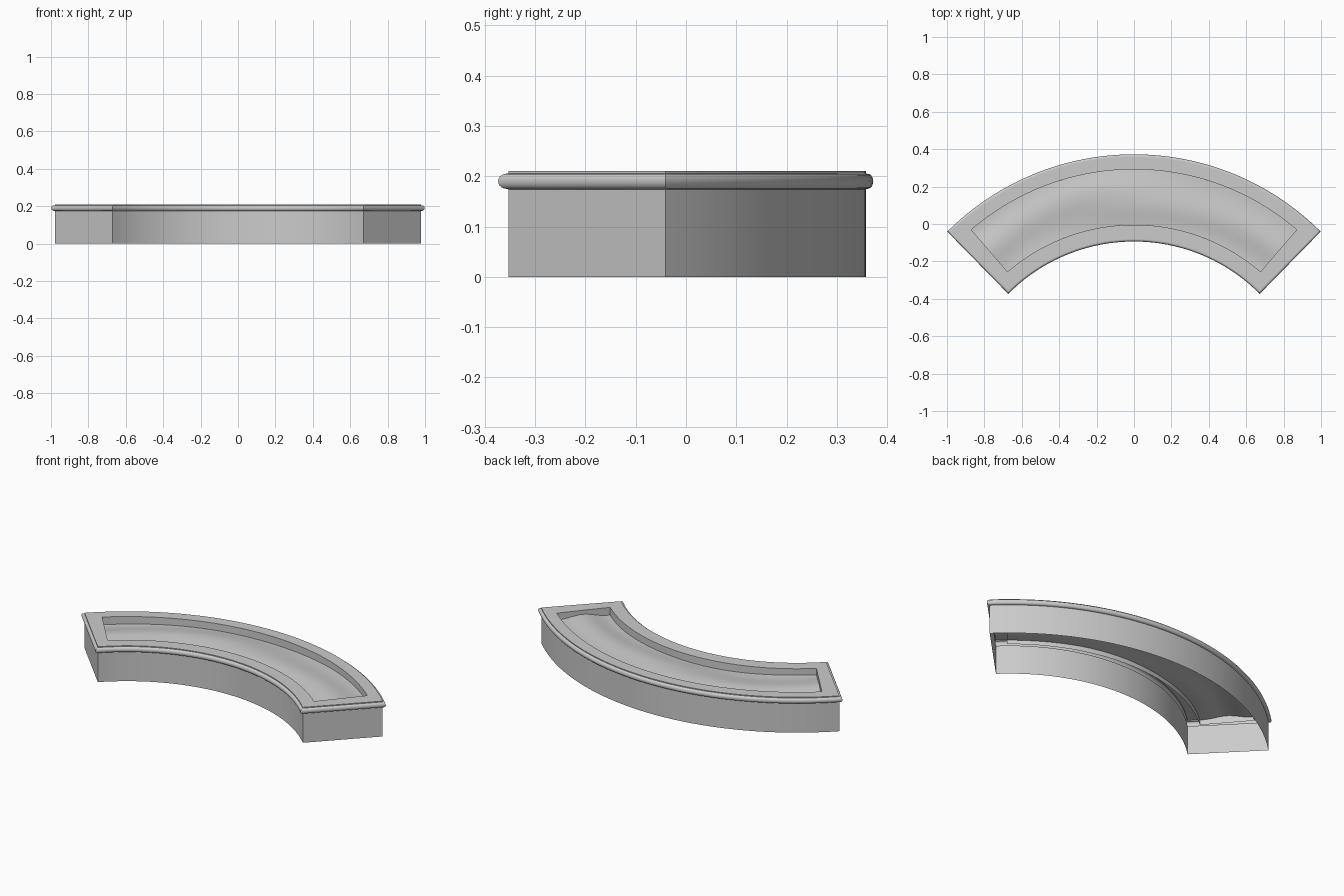
import bpy, bmesh, math

if "Cube" in bpy.data.objects:
    bpy.data.objects.remove(bpy.data.objects["Cube"])

CY = -1.04                        # centre of the arc, below the model
SEG = 48                          # steps along each arc
BODY = (0.961, 1.398, math.radians(44.38))
OPEN = (1.036, 1.332, math.radians(40.75))


def pt(r, a, z):
    return (r * math.sin(a), CY + r * math.cos(a), z)


def outline(sector, d, z):
    """Closed loop round an annular sector, offset outward by d."""
    ri, ro, a = sector
    ri, ro = ri - d, ro + d
    ao, ai = a + d / ro, a + d / ri
    steps = [-1 + 2 * i / SEG for i in range(SEG + 1)]
    return [pt(ro, t * ao, z) for t in steps] + [pt(ri, -t * ai, z) for t in steps]


def finish(name, bm):
    me = bpy.data.meshes.new(name)
    bm.to_mesh(me)
    bm.free()
    ob = bpy.data.objects.new(name, me)
    bpy.context.collection.objects.link(ob)
    bpy.ops.object.select_all(action='DESELECT')
    ob.select_set(True)
    bpy.context.view_layer.objects.active = ob
    bpy.ops.object.shade_smooth_by_angle(angle=math.radians(35))
    return ob


def sweep(name, loops):
    """Skin a shell through matching loops."""
    bm = bmesh.new()
    rings = [[bm.verts.new(p) for p in lp] for lp in loops]
    for lo, up in zip(rings, rings[1:]):
        n = len(lo)
        for i in range(n):
            j = (i + 1) % n
            bm.faces.new((lo[i], up[i], up[j], lo[j]))
    return finish(name, bm)


# Curved outer wall, open underneath
sweep("planter_wall", [outline(BODY, 0, 0), outline(BODY, 0, 0.174)])

# Rim: bullnose edge, raised flat top, and skirt down into the opening
rim = [outline(BODY, 0, 0.174)]
for k in range(11):
    t = -math.pi / 2 + math.pi * k / 10
    rim.append(outline(BODY, 0.003 + 0.0115 * math.cos(t), 0.19 + 0.015 * math.sin(t)))
rim += [outline(BODY, 0, 0.205), outline(BODY, 0, 0.21),
        outline(OPEN, 0, 0.21), outline(OPEN, 0, 0.14)]
sweep("rim", rim)

# Gently uneven soil sheet filling the opening
bm = bmesh.new()
ri, ro, amax = OPEN
NU, NV = 64, 16
grid = []
for i in range(NU + 1):
    u = -1 + 2 * i / NU
    row = []
    for j in range(NV + 1):
        v = j / NV
        z = (0.168 + 0.014 * math.sin(math.pi * v) ** 2
             + 0.003 * math.sin(5 * u + 4 * v) + 0.002 * math.sin(9 * v - 3 * u))
        row.append(bm.verts.new(pt(ri + (ro - ri) * v, u * amax, z)))
    grid.append(row)
for i in range(NU):
    for j in range(NV):
        bm.faces.new((grid[i][j], grid[i + 1][j], grid[i + 1][j + 1], grid[i][j + 1]))
finish("soil", bm)
